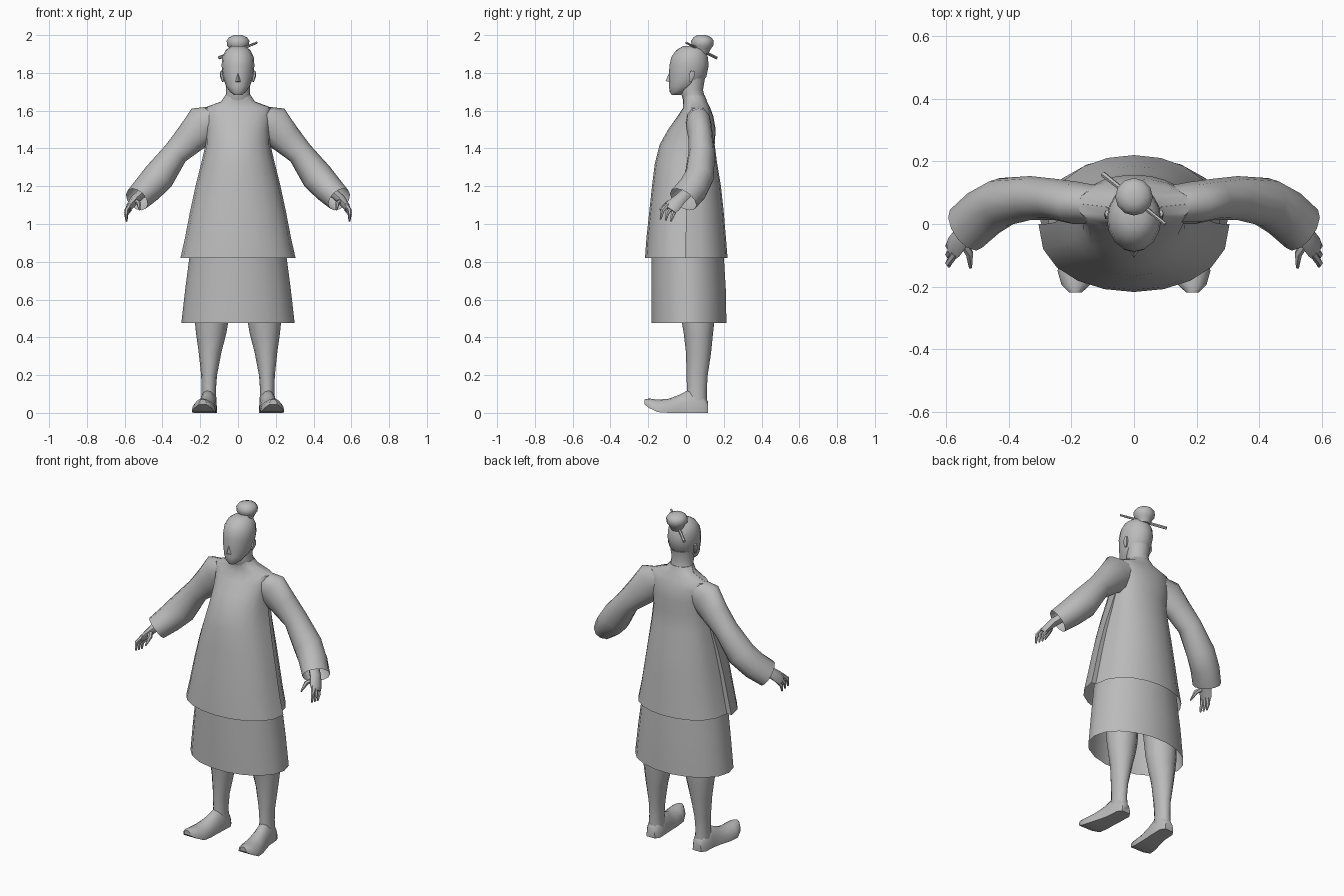
import bpy, bmesh, math
from mathutils import Vector

grey = bpy.data.materials.new("clay grey")
grey.diffuse_color = (0.5, 0.5, 0.5, 1)


def finish(name, bm, angle=45):
    bmesh.ops.recalc_face_normals(bm, faces=bm.faces)
    me = bpy.data.meshes.new(name)
    bm.to_mesh(me)
    bm.free()
    me.materials.append(grey)
    ob = bpy.data.objects.new(name, me)
    bpy.context.collection.objects.link(ob)
    bpy.ops.object.select_all(action='DESELECT')
    ob.select_set(True)
    bpy.context.view_layer.objects.active = ob
    bpy.ops.object.shade_smooth_by_angle(angle=math.radians(angle))
    return ob


def skin(name, rings, start=True, end=True, angle=45):
    """Bridge a list of point rings, optionally closing the ends."""
    bm = bmesh.new()
    vs = [[bm.verts.new(p) for p in r] for r in rings]
    n = len(vs[0])
    for a, b in zip(vs, vs[1:]):
        for i in range(n):
            j = (i + 1) % n
            bm.faces.new((a[i], a[j], b[j], b[i]))
    if start:
        bm.faces.new(vs[0])
    if end:
        bm.faces.new(vs[-1])
    return finish(name, bm, angle)


def level(z, front, back, rx, n=16, cx=0.0):
    """Horizontal oval from a front and back depth and a half width."""
    cy, ry = (front + back) / 2, (back - front) / 2
    return [(cx + rx * math.cos(t), cy + ry * math.sin(t), z)
            for t in (2 * math.pi * i / n for i in range(n))]


def tube(name, path, n=10, start=True, end=True):
    """Sweep ovals along (x, y, z, side radius, depth radius) stations."""
    pts = [Vector(p[:3]) for p in path]
    rings = []
    for i, p in enumerate(path):
        t = (pts[min(i + 1, len(pts) - 1)] - pts[max(i - 1, 0)]).normalized()
        v = Vector((0, 1, 0))
        v = (v - t * v.dot(t)).normalized()
        u = v.cross(t)
        rings.append([pts[i] + u * p[3] * math.cos(a) + v * p[4] * math.sin(a)
                      for a in (2 * math.pi * k / n for k in range(n))])
    return skin(name, rings, start, end)


def coat_ring(z, front, back, rx, step, mid):
    """Front panel overlaps the back panel by a small step at each side."""
    pts = []
    for i in range(11):
        a = math.pi * i / 10
        pts.append(((rx - step) * math.cos(a),
                    mid + (back - mid) * math.sin(a) ** 0.85, z))
    for i in range(11):
        a = math.pi + math.pi * i / 10
        pts.append((rx * math.cos(a),
                    mid - (mid - front) * abs(math.sin(a)) ** 0.85, z))
    return pts


# Coat body, open at the hem
coat = [(0.82, -0.217, 0.22, 0.305, 0.03, 0.0), (0.92, -0.21, 0.212, 0.282, 0.028, 0.0),
        (1.06, -0.195, 0.2, 0.255, 0.025, 0.005), (1.2, -0.18, 0.185, 0.225, 0.02, 0.015),
        (1.32, -0.165, 0.165, 0.195, 0.012, 0.03), (1.42, -0.14, 0.152, 0.172, 0.004, 0.045),
        (1.5, -0.095, 0.157, 0.17, 0.002, 0.06), (1.57, -0.045, 0.145, 0.178, 0.002, 0.065),
        (1.615, -0.015, 0.128, 0.18, 0.002, 0.065), (1.648, -0.015, 0.112, 0.09, 0.002, 0.055),
        (1.68, -0.015, 0.1, 0.068, 0.002, 0.04)]
skin("coat", [coat_ring(*c) for c in coat], start=False)

# Skirt, open below
skin("skirt", [level(0.475, -0.185, 0.217, 0.3, 18), level(0.65, -0.187, 0.214, 0.28, 18),
               level(0.88, -0.185, 0.2, 0.25, 18)], start=False)

# Neck and head
skin("neck", [level(*r) for r in [(1.62, -0.005, 0.115, 0.085), (1.67, -0.02, 0.1, 0.066),
                                  (1.71, -0.03, 0.09, 0.063), (1.77, -0.02, 0.1, 0.066)]])
skin("head", [level(*r) for r in [
    (1.683, -0.075, -0.03, 0.022), (1.7, -0.087, 0.0, 0.042), (1.73, -0.09, 0.06, 0.064),
    (1.78, -0.09, 0.108, 0.08), (1.84, -0.088, 0.12, 0.087), (1.885, -0.077, 0.115, 0.083),
    (1.92, -0.052, 0.1, 0.066), (1.942, -0.015, 0.075, 0.035)]])

# Nose wedge
bm = bmesh.new()
q = [bm.verts.new(p) for p in [(0, -0.085, 1.81), (-0.018, -0.082, 1.75), (0.018, -0.082, 1.75),
                               (0, -0.108, 1.757)]]
for f in ((0, 1, 3), (0, 3, 2), (1, 2, 3)):
    bm.faces.new([q[i] for i in f])
finish("nose", bm)

# Hair bun and the stick through it
skin("hair_bun", [level(z, 0.087 - r + s, 0.087 + r + s, r, 12) for z, r, s in [
    (1.90, 0.035, -0.005), (1.928, 0.045, 0), (1.945, 0.058, 0), (1.97, 0.06, 0),
    (1.988, 0.048, 0), (2.0, 0.022, -0.005)]])
tube("hair_stick", [(-0.1, 0.16, 1.88, 0.009, 0.009), (0.1, 0.0, 1.96, 0.006, 0.006)], 6)

for side, s in (("left", 1), ("right", -1)):
    def m(path):
        return [(s * p[0],) + tuple(p[1:]) for p in path]

    # Sleeve, open at the cuff
    tube(side + "_sleeve", m([
        (0.1, 0.06, 1.56, 0.07, 0.06), (0.185, 0.067, 1.525, 0.105, 0.068),
        (0.25, 0.078, 1.455, 0.085, 0.066), (0.33, 0.083, 1.375, 0.068, 0.07),
        (0.42, 0.07, 1.25, 0.085, 0.078), (0.48, 0.035, 1.185, 0.078, 0.082),
        (0.536, -0.015, 1.13, 0.068, 0.083)]), 12, end=False)

    # Hand with three fingers and a thumb
    tube(side + "_hand", m([
        (0.5, 0.01, 1.17, 0.026, 0.032), (0.545, -0.035, 1.13, 0.025, 0.036),
        (0.572, -0.07, 1.095, 0.02, 0.042), (0.583, -0.085, 1.075, 0.014, 0.036)]), 8)
    for k, (dy, dz) in enumerate([(-0.035, 0.012), (-0.008, 0.0), (0.02, -0.01)]):
        tube(f"{side}_finger_{k}", m([
            (0.572, -0.07 + dy * 0.7, 1.09 + dz, 0.012, 0.013),
            (0.592, -0.09 + dy, 1.06 + dz, 0.011, 0.012),
            (0.59, -0.1 + dy, 1.018 + dz * 0.5, 0.005, 0.005)]), 6)
    tube(side + "_thumb", m([(0.55, -0.05, 1.125, 0.015, 0.016), (0.525, -0.095, 1.11, 0.013, 0.014),
                             (0.522, -0.14, 1.075, 0.005, 0.005)]), 6)

    # Ear
    tube(side + "_ear", m([(0.078, 0.022, 1.755, 0.007, 0.008), (0.086, 0.03, 1.785, 0.01, 0.017),
                           (0.087, 0.035, 1.81, 0.006, 0.012)]), 6)

    # Leg
    skin(side + "_leg", [level(z, f, b, r, 12, s * x) for z, f, b, r, x in [
        (0.04, 0.0, 0.112, 0.042, 0.155), (0.12, 0.005, 0.11, 0.038, 0.155),
        (0.2, 0.003, 0.115, 0.042, 0.153), (0.32, 0.0, 0.133, 0.06, 0.148),
        (0.42, -0.012, 0.143, 0.08, 0.142), (0.48, -0.022, 0.15, 0.088, 0.14),
        (0.7, -0.05, 0.16, 0.095, 0.135)]])

    # Foot with a flat sole and upturned toe: y, sole height, top height, half width, x
    foot = []
    for y, lo, hi, w, x in [(0.117, 0.0, 0.06, 0.028, 0.155), (0.09, 0.0, 0.1, 0.045, 0.155),
                            (0.02, 0.0, 0.125, 0.046, 0.158), (-0.03, 0.0, 0.098, 0.05, 0.165),
                            (-0.09, 0.0, 0.075, 0.059, 0.175), (-0.15, 0.004, 0.07, 0.062, 0.182),
                            (-0.195, 0.026, 0.076, 0.045, 0.186), (-0.219, 0.045, 0.072, 0.02, 0.187)]:
        arc = [(w * math.cos(math.pi * i / 8), lo + (hi - lo) * (0.15 + 0.85 * math.sin(math.pi * i / 8)))
               for i in range(9)]
        arc += [(-w, lo), (w, lo)]
        foot.append([(s * (x + a), y, z) for a, z in arc])
    skin(side + "_foot", foot)
